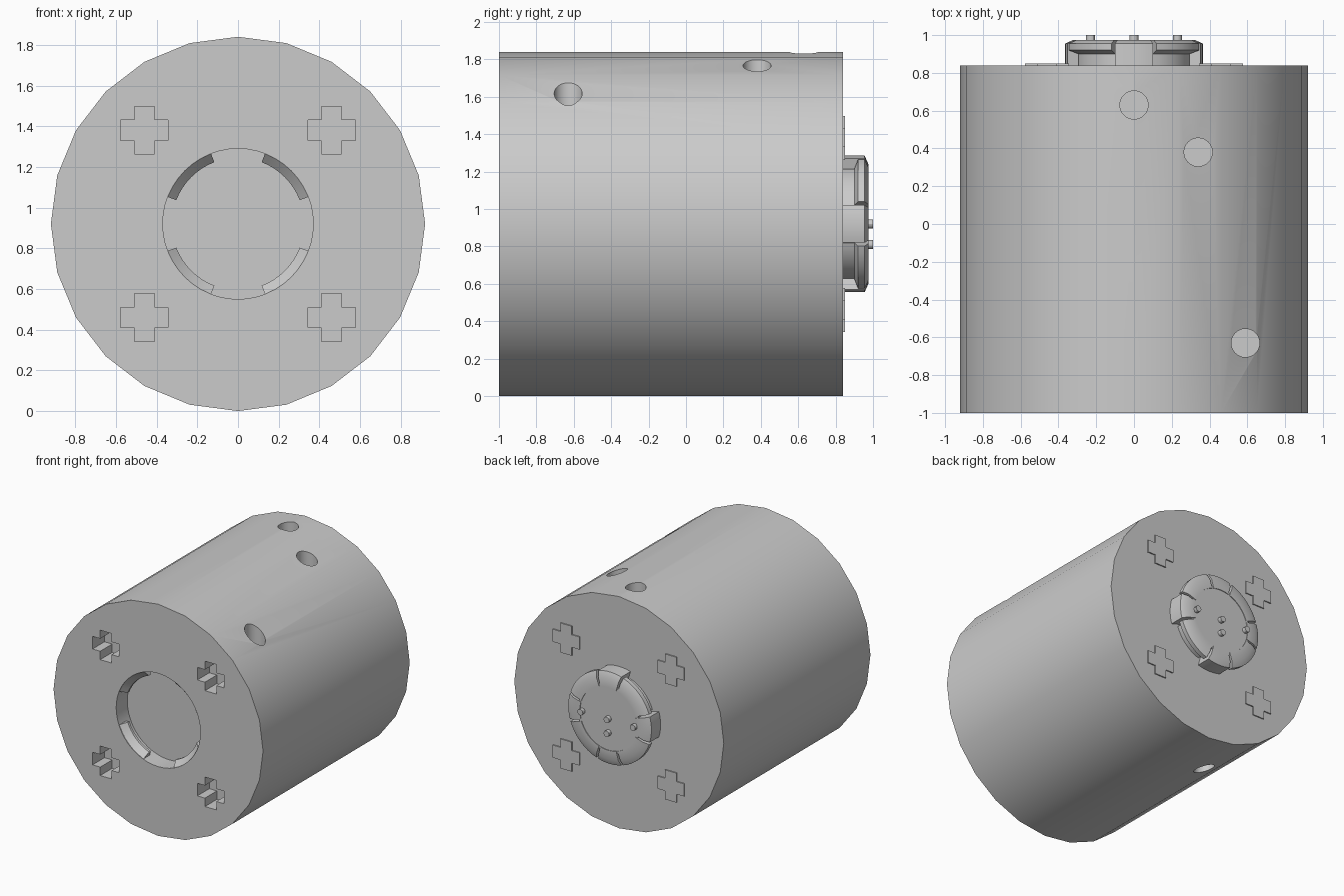
import bpy, bmesh
from math import sin, cos, radians, tau

if "Cube" in bpy.data.objects:
    bpy.data.objects.remove(bpy.data.objects["Cube"])

MID = 0.92          # height of the body axis
R = 0.92            # body radius
BACK = 0.84         # rear face of the body

grey = bpy.data.materials.new("plain_grey")
grey.use_nodes = True
GREY = (0.6, 0.6, 0.6, 1)
grey.diffuse_color = GREY
grey.node_tree.nodes["Principled BSDF"].inputs["Base Color"].default_value = GREY


def finish(name, bm):
    bmesh.ops.recalc_face_normals(bm, faces=bm.faces[:])
    mesh = bpy.data.meshes.new(name)
    bm.to_mesh(mesh)
    bm.free()
    mesh.materials.append(grey)
    ob = bpy.data.objects.new(name, mesh)
    bpy.context.collection.objects.link(ob)
    return ob


def loft(name, rings, closed_caps=True):
    """Skin a list of equal closed rings and cap both ends."""
    bm = bmesh.new()
    rows = [[bm.verts.new(p) for p in ring] for ring in rings]
    n = len(rows[0])
    for a, b in zip(rows, rows[1:]):
        for i in range(n):
            j = (i + 1) % n
            bm.faces.new((a[i], a[j], b[j], b[i]))
    bm.faces.new(rows[0])
    bm.faces.new(rows[-1])
    return finish(name, bm)


def prism(name, outline, y0, y1):
    return loft(name, [[(x, y, z) for x, z in outline] for y in (y0, y1)])


def circle(r, n, cx=0, cz=MID):
    return [(cx + r * sin(tau * i / n), cz + r * cos(tau * i / n)) for i in range(n)]


def cross(cx, cz, w=0.05, h=0.117):
    corner = [(w, h), (w, w), (h, w)]
    pts = []
    for _ in range(4):
        pts += corner
        corner = [(z, -x) for x, z in corner]
    return [(cx + x, cz + z) for x, z in pts]


def sector(name, profile, centre, half, n=8):
    """Sweep a (radius, y) profile through an arc about the body axis."""
    rings = []
    for i in range(n + 1):
        a = radians(centre - half + 2 * half * i / n)
        rings.append([(r * cos(a), y, MID + r * sin(a)) for r, y in profile])
    return loft(name, rings)


def drill(x, y, z0, z1, r=0.075, n=32):
    ring = [(x + r * cos(tau * i / n), y + r * sin(tau * i / n)) for i in range(n)]
    return loft("drill", [[(px, py, z) for px, py in ring] for z in (z0, z1)])


def smooth(ob):
    bpy.ops.object.select_all(action='DESELECT')
    ob.select_set(True)
    bpy.context.view_layer.objects.active = ob
    bpy.ops.object.shade_smooth_by_angle(angle=radians(30))


# Main body
body = prism("body", circle(R, 24), -1, BACK)

# Cutters: front socket, cross pockets, round side holes
cross_spots = [(sx * 0.46, MID + sz * 0.46) for sx in (-1, 1) for sz in (-1, 1)]
cutters = [prism("socket_cutter", circle(0.37, 48), -1.1, -0.86)]
cutters += [prism("cross_cutter", cross(x, z), -1.1, -0.85) for x, z in cross_spots]
for x, y in ((0, 0.63), (0.34, 0.38), (0.59, -0.63)):
    top = MID + (R * R - x * x) ** 0.5
    cutters.append(drill(x, y, top - 0.25, 2.1))
cutters.append(drill(-0.34, 0.38, -0.2, 0.3))

for c in cutters:
    c.hide_render = True
    mod = body.modifiers.new("cut", 'BOOLEAN')
    mod.operation = 'DIFFERENCE'
    mod.solver = 'EXACT'
    mod.object = c

# Bake the cuts and drop the cutters
dg = bpy.context.evaluated_depsgraph_get()
cut_mesh = bpy.data.meshes.new_from_object(body.evaluated_get(dg))
body.modifiers.clear()
body.data = cut_mesh
for c in cutters:
    bpy.data.objects.remove(c)
parts = [body]

# Socket lugs: bevelled lips on the diagonals
lip = [(0.375, -1), (0.325, -0.95), (0.325, -0.93), (0.375, -0.915)]
for k in range(4):
    parts.append(sector("socket_lug", lip, 45 + 90 * k, 24))

# Rear plug: core, plain keys and grooved catches
parts.append(prism("plug_core", circle(0.27, 48), BACK - 0.01, 0.97))
rim = [(0.365, 0.955), (0.32, 0.975), (0.25, 0.975)]
key = [(0.25, 0.83), (0.365, 0.83)] + rim
catch = [(0.25, 0.83), (0.31, 0.83), (0.31, 0.9), (0.365, 0.92)] + rim
for k in range(4):
    parts.append(sector("plug_key", key, 90 * k, 16))
    parts.append(sector("plug_catch", catch, 45 + 90 * k, 26))

# Contact pins
for x, dz in ((0, 0), (-0.23, 0), (0.23, 0), (0, -0.11)):
    parts.append(prism("contact_pin", circle(0.024, 12, x, MID + dz), 0.96, 1))

# Raised crosses on the rear face
for x, z in cross_spots:
    parts.append(prism("rear_cross", cross(x, z), BACK - 0.01, BACK + 0.009))

for p in parts:
    smooth(p)
